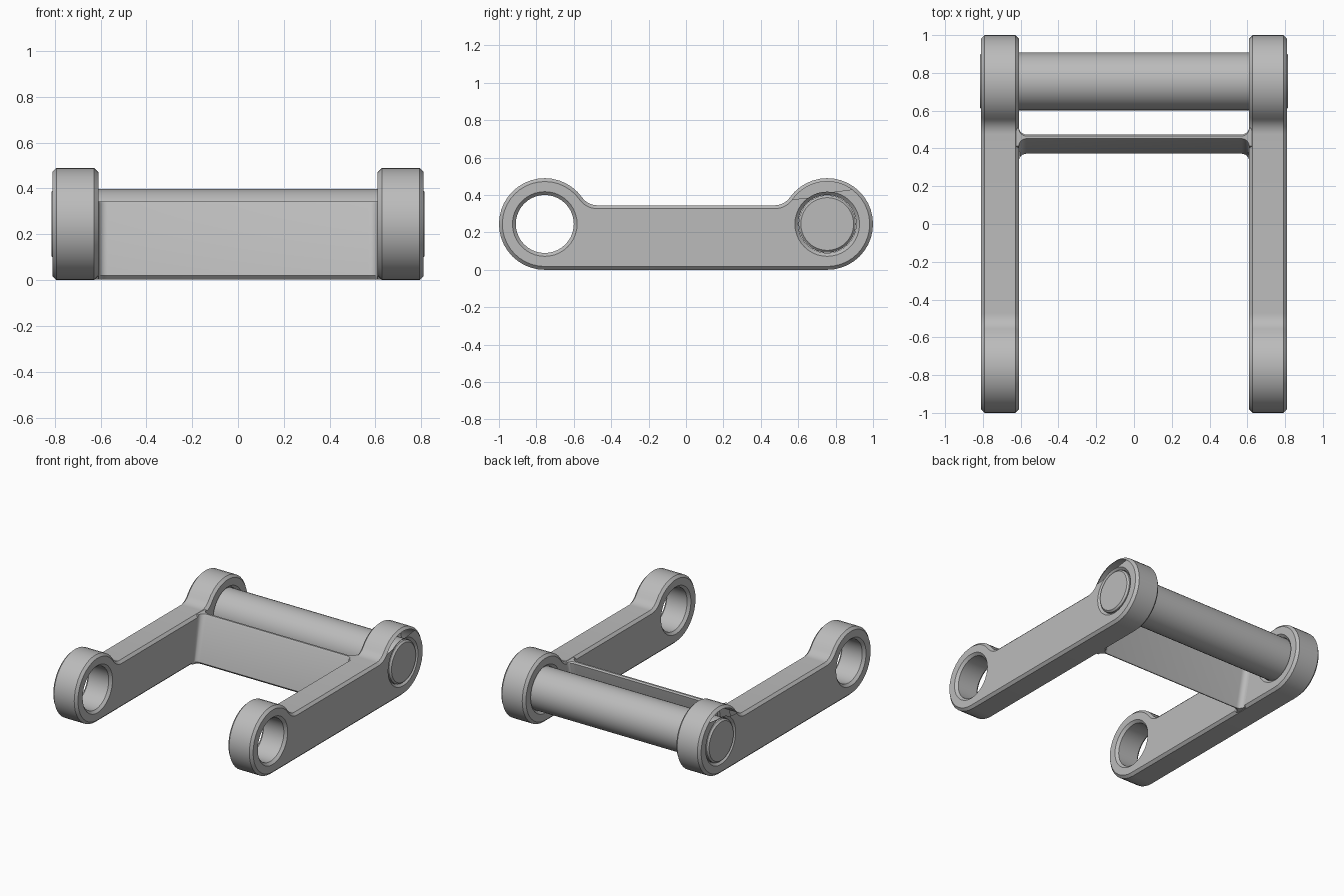
import bpy, bmesh
from math import sin, cos, pi, atan2, sqrt, radians

if "Cube" in bpy.data.objects:
    bpy.data.objects.remove(bpy.data.objects["Cube"], do_unlink=True)

# Single machined-metal grey
GREY = (0.5, 0.5, 0.5, 1)
metal = bpy.data.materials.new("metal_grey")
metal.use_nodes = True
metal.diffuse_color = GREY
metal.node_tree.nodes["Principled BSDF"].inputs["Base Color"].default_value = GREY

EYE_Y, EYE_Z, EYE_R = 0.755, 0.245, 0.245   # rounded arm ends
TOP, FILLET = 0.345, 0.1                    # waist height, blend radius
BORE, CHAMFER = 0.155, 0.018
X_IN, X_OUT = 0.61, 0.81


def finish(name, bm):
    bmesh.ops.remove_doubles(bm, verts=bm.verts, dist=1e-5)
    bmesh.ops.recalc_face_normals(bm, faces=bm.faces)
    me = bpy.data.meshes.new(name)
    bm.to_mesh(me)
    bm.free()
    me.materials.append(metal)
    ob = bpy.data.objects.new(name, me)
    bpy.context.collection.objects.link(ob)
    bpy.ops.object.select_all(action='DESELECT')
    ob.select_set(True)
    bpy.context.view_layer.objects.active = ob
    bpy.ops.object.shade_smooth_by_angle(angle=radians(25))
    return ob


def arc(cy, cz, r, a0, a1, n):
    steps = [a0 + (a1 - a0) * i / n for i in range(n + 1)]
    return [(cy + r * cos(a), cz + r * sin(a)) for a in steps]


def circle(cy, r, n=40):
    return arc(cy, EYE_Z, r, 0, 2 * pi, n)[:-1]


def arm_outline(d):
    """Side profile of the arm, shrunk inward by d."""
    rise = TOP + FILLET - EYE_Z
    run = sqrt((EYE_R + FILLET) ** 2 - rise ** 2)
    a = atan2(rise, run)
    half = arc(EYE_Y, EYE_Z, EYE_R - d, -pi / 2, pi - a, 26)
    half += arc(EYE_Y - run, TOP + FILLET, FILLET + d, -a, -pi / 2, 7)
    return half + [(-y, z) for y, z in reversed(half)]


def loft(bm, sections):
    """Join (x, points) rings with quads and return the vertex rings."""
    rings = [[bm.verts.new((x, y, z)) for y, z in pts] for x, pts in sections]
    for a, b in zip(rings, rings[1:]):
        for i in range(len(a)):
            j = (i + 1) % len(a)
            bm.faces.new((a[i], a[j], b[j], b[i]))
    return rings


def make_arm(name, side):
    bm = bmesh.new()
    steps = [(X_IN, CHAMFER), (X_IN + CHAMFER, 0),
             (X_OUT - CHAMFER, 0), (X_OUT, CHAMFER)]
    shells = [loft(bm, [(side * x, arm_outline(d)) for x, d in steps])]
    for cy in (-EYE_Y, EYE_Y):
        shells.append(loft(bm, [(side * x, circle(cy, BORE + d)) for x, d in steps]))
    # side faces, with both bores left open
    for end in (0, -1):
        rim = [bm.edges.get((r[i - 1], r[i]))
               for r in (s[end] for s in shells) for i in range(len(r))]
        bmesh.ops.triangle_fill(bm, use_beauty=True, edges=rim, normal=(1, 0, 0))
    return finish(name, bm)


make_arm("left_arm", 1)
make_arm("right_arm", -1)

# Cross pin with chamfered ends
bm = bmesh.new()
ends = [(0.815, 0.141), (0.803, 0.153)]
stations = ends + [(-x, r) for x, r in reversed(ends)]
rings = loft(bm, [(x, circle(EYE_Y, r)) for x, r in stations])
for ring in (rings[0], rings[-1]):
    bm.faces.new(ring)
finish("cross_pin", bm)

# Leaning web plate, flaring into the arms with rounded corners
FRONT = [(0.388, 0.003), (0.372, 0.02), (0.445, 0.333), (0.452, 0.343)]
BACK = [(0.466, 0.343), (0.474, 0.333), (0.403, 0.02), (0.395, 0.003)]
FLARE = 0.04


def web_section(f):
    return [(y - f, z) for y, z in FRONT] + [(y + f, z) for y, z in BACK]


half = [(X_IN + 0.02, FLARE)]
for i in range(7):
    t = pi / 2 * i / 6
    half.append((X_IN - FLARE + FLARE * cos(t), FLARE * (1 - sin(t))))
bm = bmesh.new()
rings = loft(bm, [(x, web_section(f)) for x, f in half]
             + [(-x, web_section(f)) for x, f in reversed(half)])
for ring in (rings[0], rings[-1]):
    bm.faces.new(ring)
finish("web_plate", bm)
